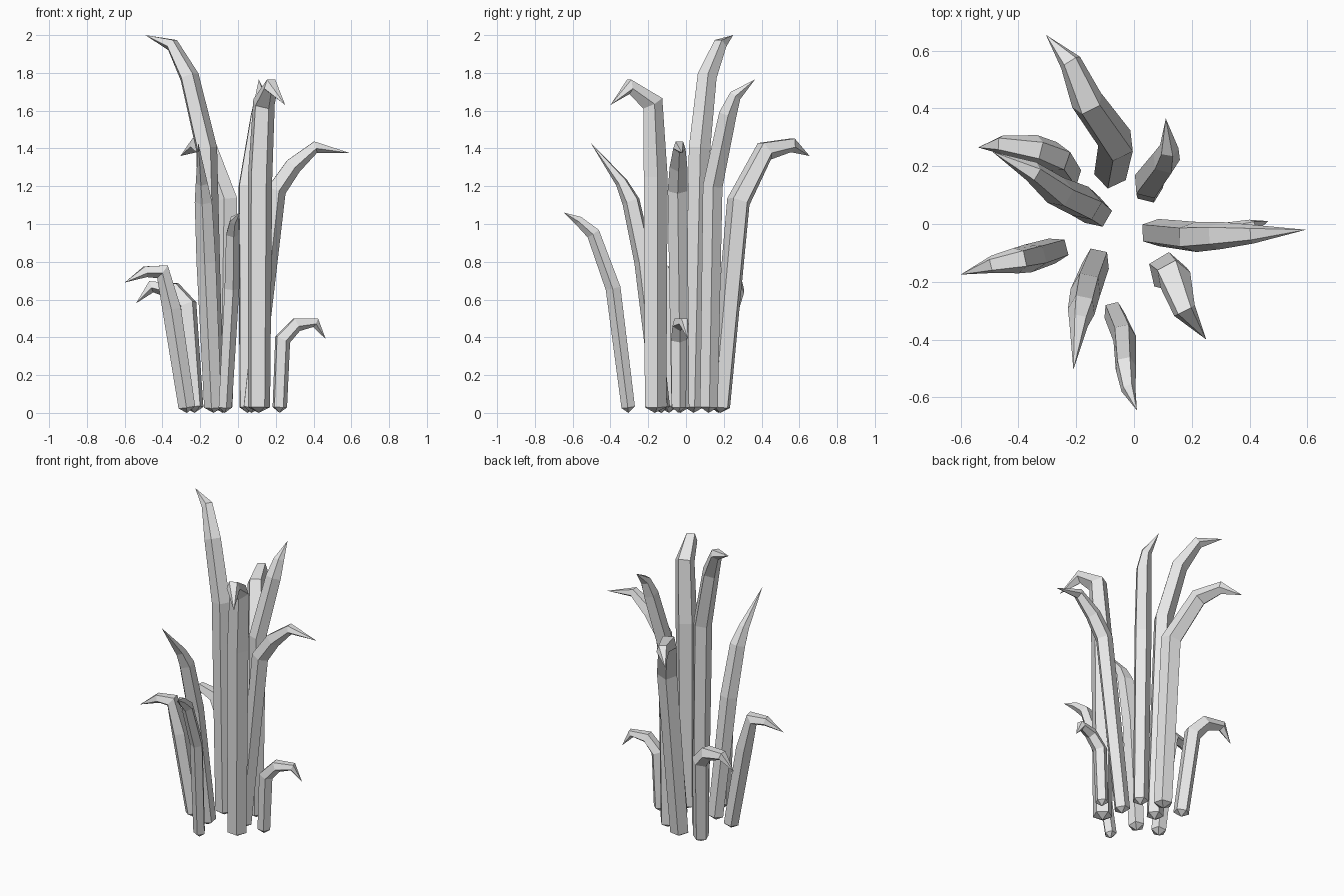
import bpy, bmesh
from math import sin, cos, tau
from mathutils import Vector

cube = bpy.data.objects.get("Cube")
if cube:
    bpy.data.objects.remove(cube, do_unlink=True)

SIDES = 5
TAPER = (0.9, 1.0, 0.9, 0.62, 0.0)   # relative thickness from root to tip

# One plain grey for every blade
grey = bpy.data.materials.new("plain grey")
grey.use_nodes = True
grey.diffuse_color = (0.8, 0.8, 0.8, 1)
grey.node_tree.nodes["Principled BSDF"].inputs["Base Color"].default_value = (0.8, 0.8, 0.8, 1)


def grass_blade(name, radius, *path):
    """Faceted stalk swept along a path, with a pointed root and tip."""
    points = [Vector(p) for p in path]
    lean = points[-1] - points[0]
    across = Vector((-lean.y, lean.x, 0)).normalized()
    bm = bmesh.new()
    rings = []
    last = len(points) - 1
    for i in range(last):
        ahead = (points[i + 1] - points[i]).normalized()
        behind = (points[i] - points[i - 1]).normalized() if i else ahead
        tangent = (ahead + behind).normalized()
        side = (across - tangent * across.dot(tangent)).normalized()
        outward = side.cross(tangent)
        r = radius * TAPER[i]
        rings.append([bm.verts.new(points[i] + r * (side * sin(tau * k / SIDES) + outward * cos(tau * k / SIDES)))
                      for k in range(SIDES)])
    root = bm.verts.new((points[0].x, points[0].y, 0))
    tip = bm.verts.new(points[-1])
    for k in range(SIDES):
        n = (k + 1) % SIDES
        bm.faces.new((root, rings[0][n], rings[0][k]))
        bm.faces.new((tip, rings[-1][k], rings[-1][n]))
        for low, high in zip(rings, rings[1:]):
            bm.faces.new((low[k], low[n], high[n], high[k]))
    bmesh.ops.recalc_face_normals(bm, faces=bm.faces)
    mesh = bpy.data.meshes.new(name)
    bm.to_mesh(mesh)
    bm.free()
    mesh.materials.append(grey)
    bpy.context.collection.objects.link(bpy.data.objects.new(name, mesh))


# Tall blades at the back
grass_blade("tallest_blade", 0.06, (-.13, .04, .03), (-.17, .07, 1.4),
            (-.26, .11, 1.78), (-.35, .18, 1.95), (-.49, .25, 2))
grass_blade("back_blade", 0.065, (-.08, .18, .03), (-.06, .28, 1.12),
            (-.16, .42, 1.39), (-.22, .56, 1.42), (-.305, .655, 1.36))
grass_blade("back_left_blade", 0.055, (.05, .12, .03), (.05, .14, 1.2),
            (.11, .22, 1.58), (.12, .26, 1.68), (.11, .365, 1.765))

# Blades on the left
grass_blade("left_blade", 0.055, (.07, -.03, .03), (.2, -.045, 1.18),
            (.29, -.04, 1.31), (.41, -.035, 1.41), (.595, -.02, 1.375))
grass_blade("short_left_blade", 0.045, (.22, -.04, .03), (.235, -.04, .39),
            (.31, -.035, .47), (.41, -.01, .48), (.465, .01, .39))

# Blades at the front
grass_blade("front_left_blade", 0.068, (.11, -.165, .03), (.115, -.165, 1.25),
            (.135, -.18, 1.64), (.175, -.3, 1.73), (.25, -.4, 1.63))
grass_blade("front_blade", 0.042, (-.07, -.305, .03), (-.035, -.385, .66),
            (-.03, -.49, .95), (-.02, -.57, 1.02), (.01, -.645, 1.06))
grass_blade("front_right_blade", 0.055, (-.13, -.13, .03), (-.165, -.22, .8),
            (-.18, -.29, 1.12), (-.19, -.34, 1.22), (-.21, -.505, 1.43))

# Short blades on the right
grass_blade("right_blade", 0.052, (-.27, -.09, .03), (-.35, -.115, .55),
            (-.4, -.125, .75), (-.49, -.14, .75), (-.6, -.175, .69))
grass_blade("back_right_blade", 0.055, (-.23, .17, .03), (-.27, .23, .57),
            (-.34, .26, .65), (-.46, .275, .67), (-.54, .265, .58))
